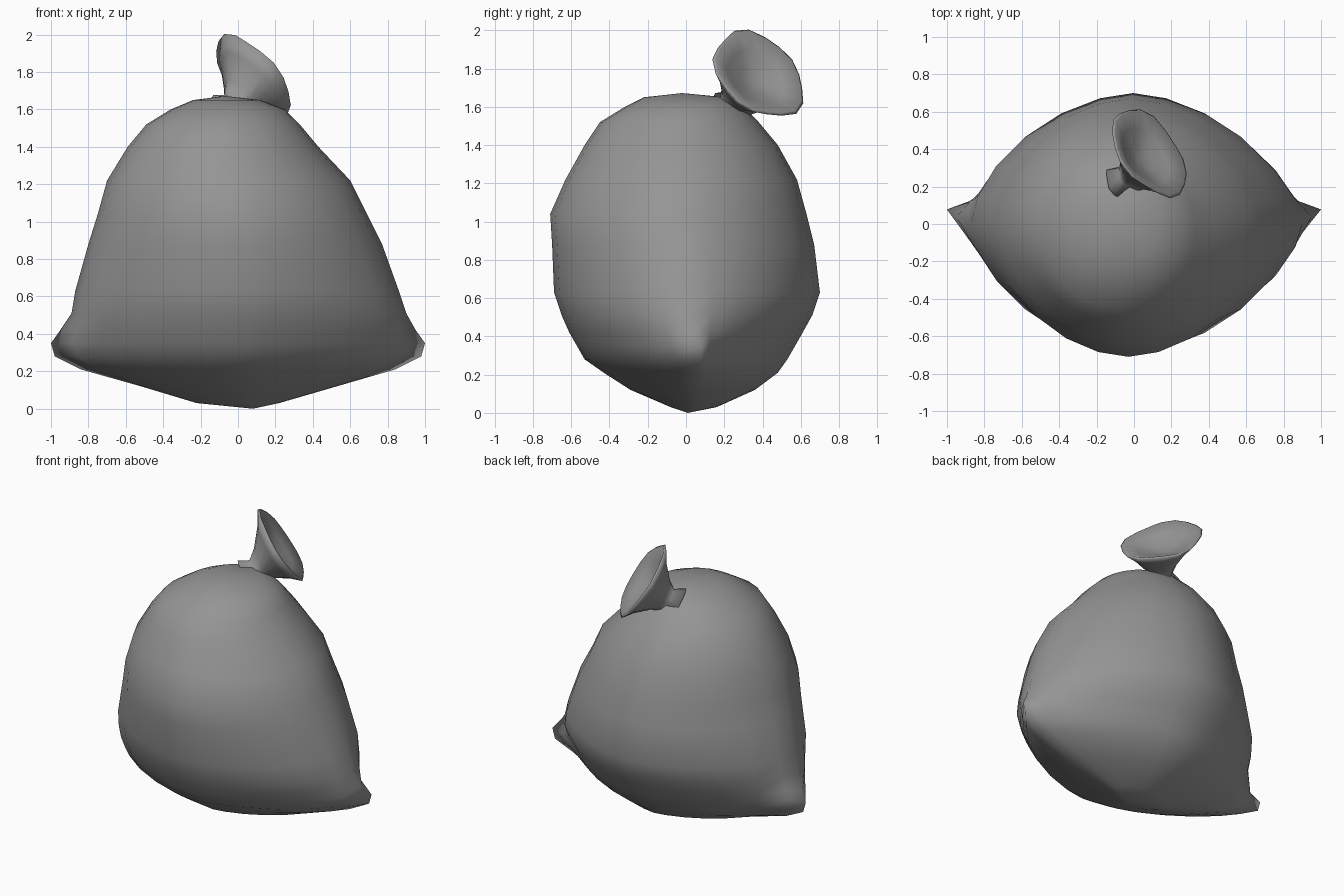
import bpy, bmesh, math
from mathutils import Vector

cube = bpy.data.objects.get("Cube")
if cube:
    bpy.data.objects.remove(cube)

grey = bpy.data.materials.new("grey_plastic")
grey.use_nodes = True
colour = (0.3, 0.3, 0.3, 1)
grey.diffuse_color = colour
grey.node_tree.nodes["Principled BSDF"].inputs["Base Color"].default_value = colour


def loft(name, rings, start, end):
    """Skin a stack of closed rings and close both ends to a point."""
    bm = bmesh.new()
    rows = [[bm.verts.new(p) for p in ring] for ring in rings]
    n = len(rows[0])
    for low, high in zip(rows, rows[1:]):
        for i in range(n):
            j = (i + 1) % n
            bm.faces.new((low[i], low[j], high[j], high[i]))
    for row, tip in ((rows[0], start), (rows[-1], end)):
        pole = bm.verts.new(tip)
        for i in range(n):
            bm.faces.new((row[i], row[(i + 1) % n], pole))
    bmesh.ops.recalc_face_normals(bm, faces=bm.faces)
    mesh = bpy.data.meshes.new(name)
    bm.to_mesh(mesh)
    bm.free()
    mesh.materials.append(grey)
    for poly in mesh.polygons:
        poly.use_smooth = True
    obj = bpy.data.objects.new(name, mesh)
    bpy.context.collection.objects.link(obj)
    return obj


def power(v, e):
    return math.copysign(abs(v) ** e, v)


# Sack body: height, x limits, y limits, roundness, corner pull
SECTIONS = [
    (0.03, -0.22, 0.22, -0.08, 0.16, 1.6, 0),
    (0.12, -0.52, 0.53, -0.29, 0.36, 1.5, 0),
    (0.21, -0.78, 0.78, -0.43, 0.48, 1.45, 0.06),
    (0.28, -0.86, 0.86, -0.53, 0.53, 1.5, 0.12),
    (0.35, -0.88, 0.88, -0.57, 0.57, 1.55, 0.12),
    (0.42, -0.89, 0.89, -0.61, 0.61, 1.6, 0.06),
    (0.51, -0.89, 0.90, -0.65, 0.66, 1.65, 0),
    (0.63, -0.87, 0.86, -0.69, 0.70, 1.7, 0),
    (0.88, -0.80, 0.77, -0.70, 0.67, 1.75, 0),
    (1.04, -0.75, 0.69, -0.71, 0.63, 1.8, 0),
    (1.22, -0.70, 0.60, -0.63, 0.58, 1.85, 0),
    (1.40, -0.59, 0.43, -0.53, 0.48, 1.9, 0),
    (1.52, -0.49, 0.33, -0.45, 0.38, 2, 0),
    (1.60, -0.36, 0.25, -0.32, 0.30, 2, 0),
    (1.65, -0.24, 0.12, -0.22, 0.21, 2, 0),
]
SIDES = 24
rings = []
for z, x0, x1, y0, y1, p, pull in SECTIONS:
    cx, cy = (x0 + x1) / 2, (y0 + y1) / 2
    ring = []
    for i in range(SIDES):
        t = math.tau * i / SIDES
        c, s = math.cos(t), math.sin(t)
        # Corners are drawn out and bent slightly backwards
        step = min(i % (SIDES // 2), -i % (SIDES // 2))
        ear = pull * (1, 0.3)[step] if step < 2 else 0
        x = cx + (x1 - x0) / 2 * power(c, 2 / p) + math.copysign(ear, c)
        y = cy + (y1 - y0) / 2 * power(s, 2 / p) + 0.65 * ear
        ring.append((x, y, z))
    rings.append(ring)
loft("sack_body", rings, (0.08, 0.01, 0), (-0.07, -0.02, 1.672))

# Tied neck flaring into a tilted ruffled mouth
neck = Vector((-0.02, 0.24, 1.60))
mouth = Vector((0.08, 0.38, 1.77))
axis = Vector((0.67, 0.49, 0.55)).normalized()
side = axis.cross(Vector((0, 0, 1))).normalized()
up = side.cross(axis)


def mouth_ring(f, radius, ruffle, sink=0):
    centre = neck.lerp(mouth, f) - axis * sink
    pts = []
    for i in range(18):
        t = math.tau * i / 18
        r = radius * (1 + ruffle * math.cos(3 * t + 0.6) + ruffle * math.sin(5 * t))
        pts.append(centre + side * math.cos(t) * r + up * math.sin(t) * r)
    return pts


flare = [
    mouth_ring(0, 0.12, 0.08, 0.06),
    mouth_ring(0.15, 0.075, 0.08, 0.03),
    mouth_ring(0.4, 0.11, 0.06, 0.02),
    mouth_ring(0.75, 0.20, 0.04),
    mouth_ring(1, 0.27, 0.035),
    mouth_ring(1, 0.255, 0.035, -0.008),
    mouth_ring(1, 0.17, 0.03, 0.03),
    mouth_ring(1, 0.08, 0.03, 0.06),
]
loft("tied_mouth", flare, neck - axis * 0.08, mouth - axis * 0.08)
